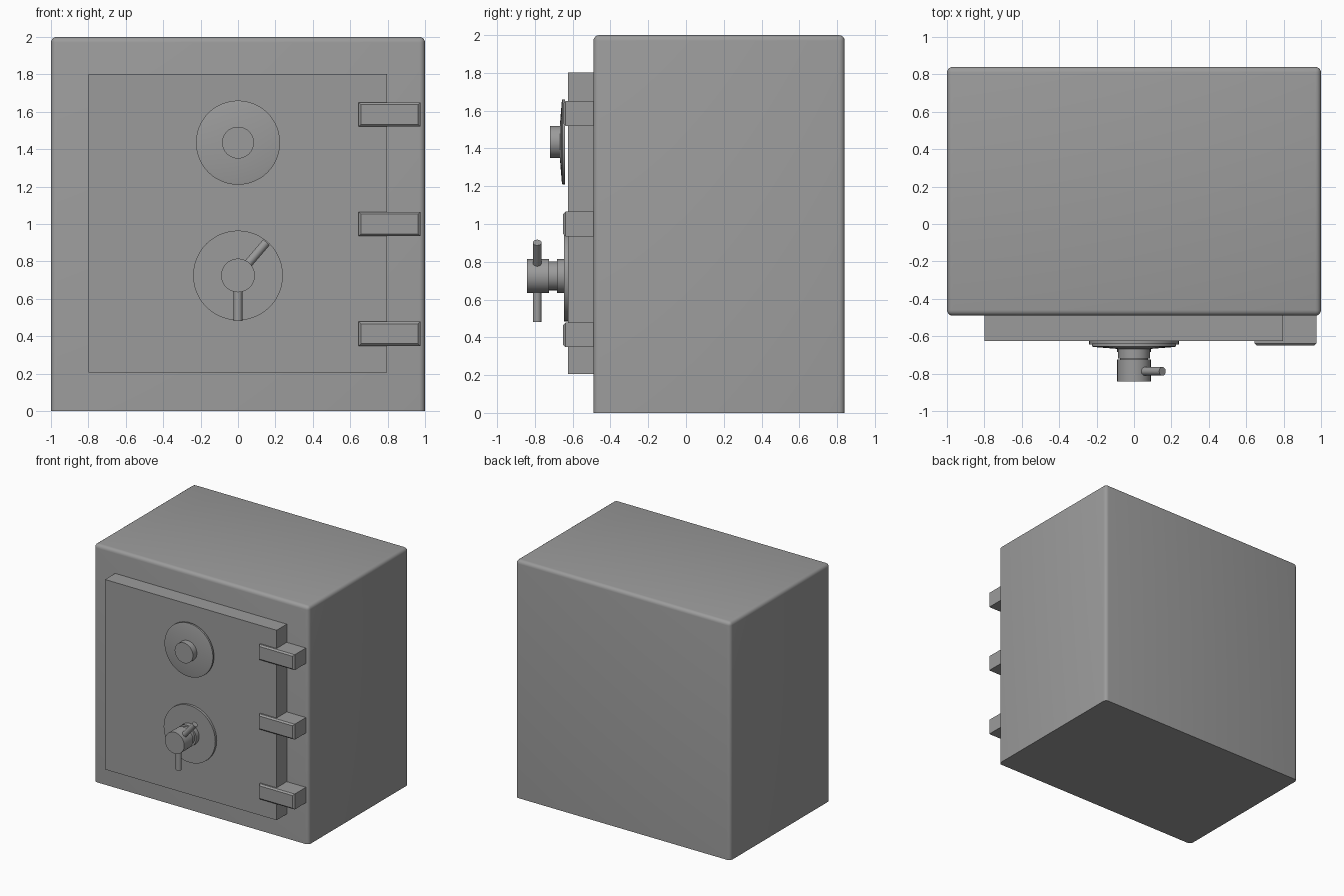
import bpy, bmesh, math
from mathutils import Vector, Matrix

if "Cube" in bpy.data.objects:
    bpy.data.objects.remove(bpy.data.objects["Cube"])

steel = bpy.data.materials.new("grey_steel")
steel.use_nodes = True
GREY = (0.33, 0.33, 0.33, 1)
steel.diffuse_color = GREY
steel.node_tree.nodes["Principled BSDF"].inputs["Base Color"].default_value = GREY


def finish(name, bm):
    bmesh.ops.recalc_face_normals(bm, faces=bm.faces)
    mesh = bpy.data.meshes.new(name)
    bm.to_mesh(mesh)
    bm.free()
    mesh.materials.append(steel)
    ob = bpy.data.objects.new(name, mesh)
    bpy.context.collection.objects.link(ob)
    bpy.ops.object.select_all(action="DESELECT")
    ob.select_set(True)
    bpy.context.view_layer.objects.active = ob
    bpy.ops.object.shade_smooth_by_angle(angle=math.radians(35))
    return ob


def box(name, low, high, bevel=0, segments=1, rule=None):
    """Box between two corners; edges whose midpoint passes the rule are bevelled."""
    low, high = Vector(low), Vector(high)
    bm = bmesh.new()
    bmesh.ops.create_cube(bm, size=1)
    for v in bm.verts:
        v.co = (low + high) / 2 + v.co * (high - low)
    if bevel:
        edges = [e for e in bm.edges if rule((e.verts[0].co + e.verts[1].co) / 2)]
        bmesh.ops.bevel(bm, geom=edges, offset=bevel, segments=segments,
                        profile=0.5, affect="EDGES")
    return finish(name, bm)


def turned(name, z, profile, sides=48):
    """Spin a (radius, y) profile around a front-to-back axis at height z."""
    bm = bmesh.new()
    verts = [bm.verts.new((r, y, z)) for r, y in profile]
    edges = [bm.edges.new(pair) for pair in zip(verts, verts[1:])]
    bmesh.ops.spin(bm, geom=verts + edges, cent=(0, 0, z), axis=(0, 1, 0),
                   angle=math.tau, steps=sides, use_duplicate=False)
    bmesh.ops.remove_doubles(bm, verts=bm.verts, dist=0.0001)
    return finish(name, bm)


def rod(name, start, end, radius):
    start, end = Vector(start), Vector(end)
    way = end - start
    turn = way.to_track_quat("Z", "Y").to_matrix().to_4x4()
    bm = bmesh.new()
    bmesh.ops.create_cone(bm, cap_ends=True, segments=24, radius1=radius,
                          radius2=radius, depth=way.length,
                          matrix=Matrix.Translation((start + end) / 2) @ turn)
    return finish(name, bm)


# Cabinet, rounded everywhere except around the base
box("safe_body", (-1, -0.49, 0), (1, 0.84, 2), 0.03, 4, lambda m: m.z > 0.5)

# Door slab
box("door", (-0.8, -0.625, 0.205), (0.797, -0.48, 1.803))

# Hinges with chamfered front edges
for label, z in (("lower", 0.413), ("middle", 1.0), ("upper", 1.585)):
    box(label + "_hinge", (0.645, -0.65, z - 0.065), (0.975, -0.48, z + 0.065),
        0.012, 1, lambda m: m.y < -0.6)

# Combination dial: dished plate and knob
turned("dial_plate", 1.435, [(0, -0.64), (0.225, -0.64), (0.225, -0.655),
                             (0.21, -0.658), (0.085, -0.668), (0, -0.668)])
turned("dial_knob", 1.435, [(0, -0.66), (0.085, -0.66), (0.085, -0.72), (0, -0.72)])

# Handle: backing plate and stepped hub
HUB = 0.725
turned("handle_plate", HUB, [(0, -0.62), (0.24, -0.62), (0.24, -0.645), (0, -0.645)])
turned("handle_hub", HUB, [(0, -0.64), (0.09, -0.64), (0.09, -0.684), (0.076, -0.684),
                           (0.076, -0.724), (0.09, -0.724), (0.09, -0.843), (0, -0.843)])

# Two handle bars
rod("handle_bar_down", (0, -0.788, HUB), (0, -0.788, 0.482), 0.023)
rod("handle_bar_up", (0, -0.788, HUB), (0.152, -0.788, 0.902), 0.023)
